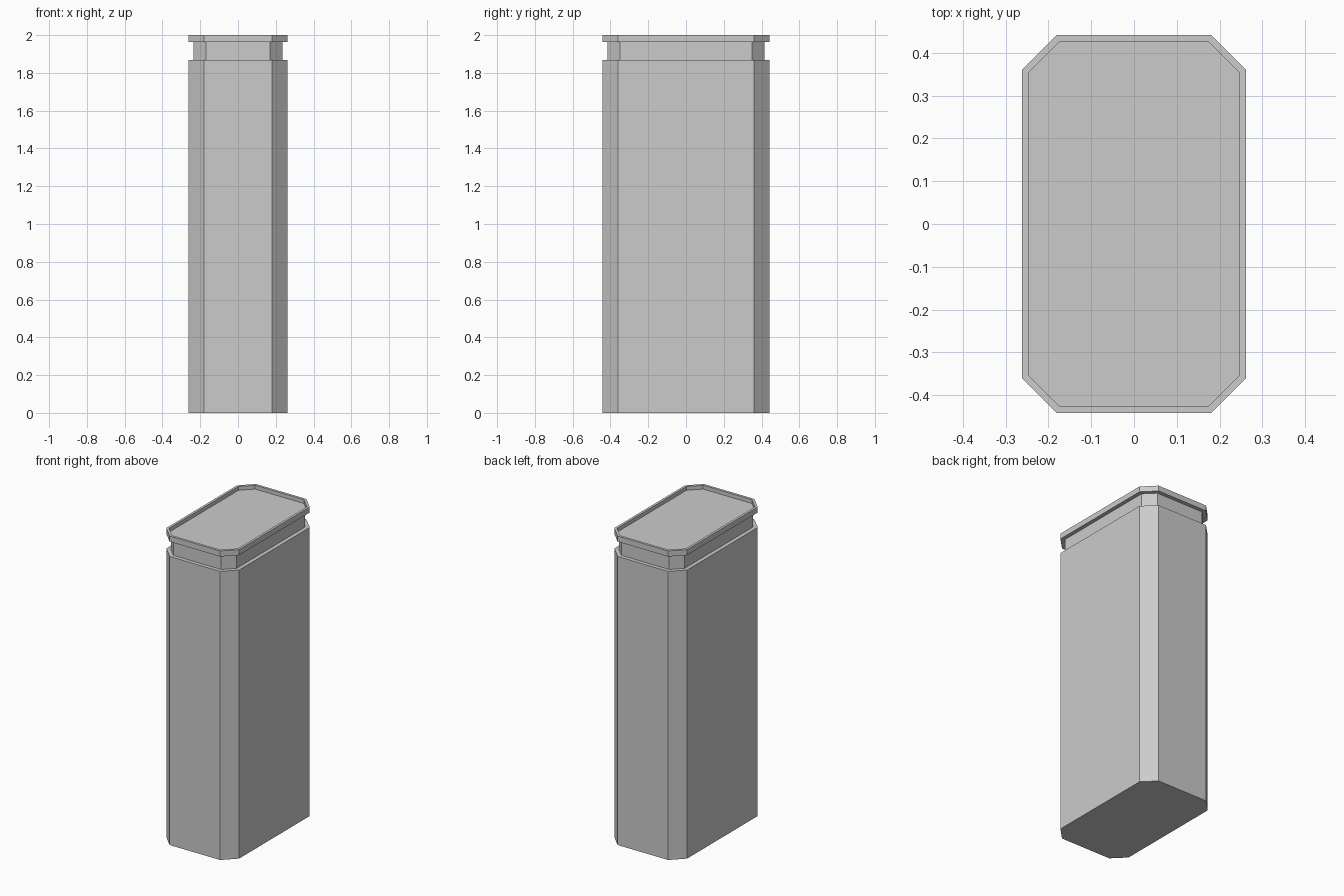
import bpy
import bmesh

if "Cube" in bpy.data.objects:
    bpy.data.objects.remove(bpy.data.objects["Cube"])

HX, HY, CORNER = 0.261, 0.441, 0.08  # half sizes and corner cut


def octagon(bm, inset, z):
    """Ring of a cut-corner rectangle, moved inward evenly."""
    x, y = HX - inset, HY - inset
    cx = HX - CORNER - inset * 0.414
    cy = HY - CORNER - inset * 0.414
    points = [(cx, -y), (x, -cy), (x, cy), (cx, y),
              (-cx, y), (-x, cy), (-x, -cy), (-cx, -y)]
    return [bm.verts.new((px, py, z)) for px, py in points]


def stacked_shell(name, profile):
    """Skin a stack of rings given as (inset, height), capped at both ends."""
    bm = bmesh.new()
    rings = [octagon(bm, inset, z) for inset, z in profile]
    for low, high in zip(rings, rings[1:]):
        for i in range(8):
            j = (i + 1) % 8
            bm.faces.new((low[i], low[j], high[j], high[i]))
    bm.faces.new(rings[0][::-1])
    bm.faces.new(rings[-1])
    bmesh.ops.recalc_face_normals(bm, faces=bm.faces)
    mesh = bpy.data.meshes.new(name)
    bm.to_mesh(mesh)
    bm.free()
    obj = bpy.data.objects.new(name, mesh)
    bpy.context.collection.objects.link(obj)
    return obj


# One continuous skin: body, shoulder, neck, overhanging rim, recessed top
stacked_shell("pillar_with_rim", [
    (0.0, 0.0),
    (0.0, 1.868),
    (0.025, 1.868),
    (0.025, 1.964),
    (0.0, 1.964),
    (0.0, 2.0),
    (0.016, 2.0),
    (0.016, 1.975),
])
